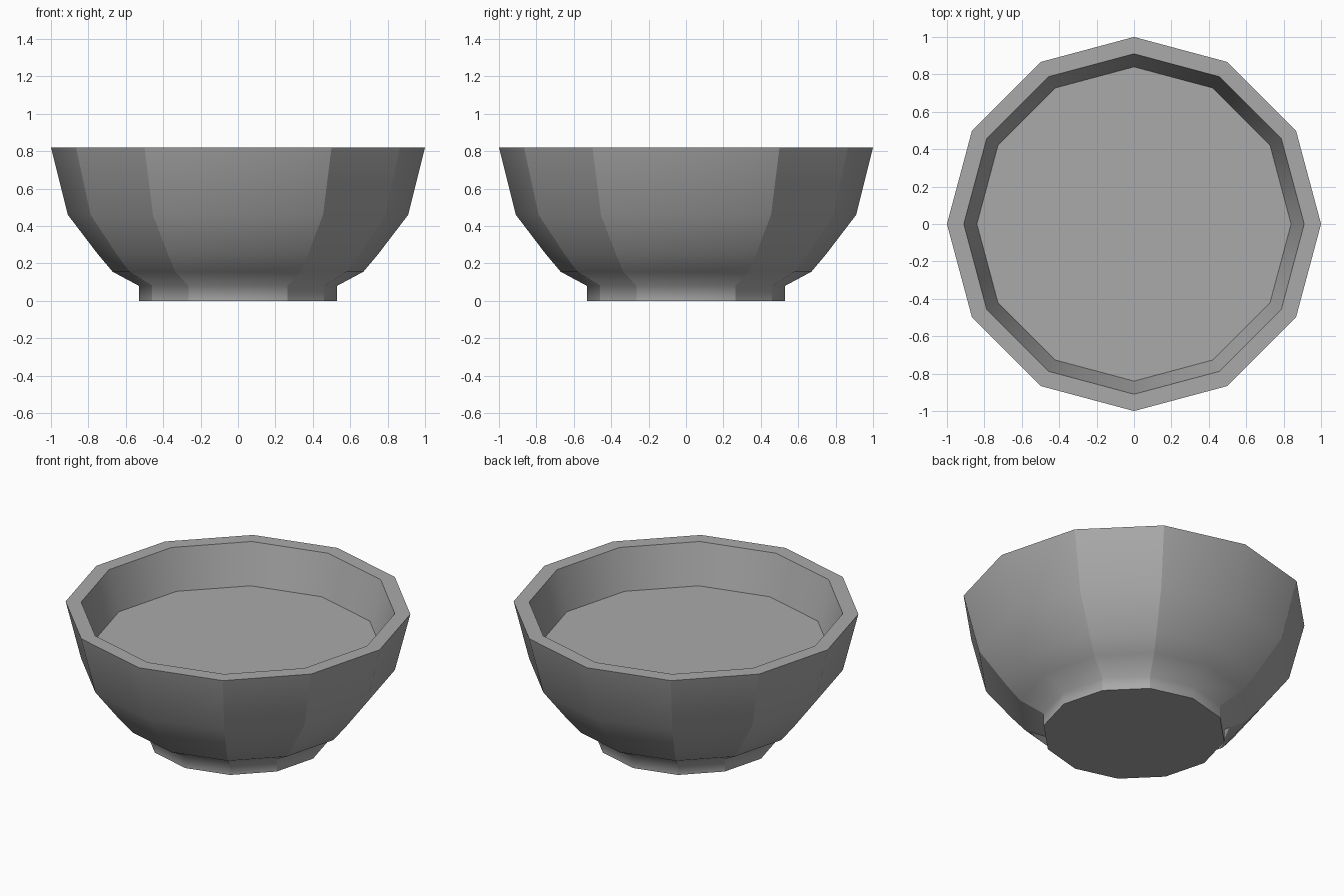
import bpy
import bmesh
from math import cos, sin, pi

SIDES = 12

cube = bpy.data.objects.get("Cube")
if cube:
    bpy.data.objects.remove(cube, do_unlink=True)

# Plain grey used for the whole bowl
grey = bpy.data.materials.new("plain_grey")
grey.use_nodes = True
grey.diffuse_color = (0.40, 0.40, 0.40, 1)
grey.node_tree.nodes["Principled BSDF"].inputs["Base Color"].default_value = grey.diffuse_color

# Radius and height: foot, belly, rim, inner wall, raised floor
PROFILE = [(0.53, 0), (0.53, 0.08), (0.67, 0.155), (0.75, 0.25),
           (0.91, 0.46), (1.0, 0.82), (0.91, 0.82), (0.84, 0.57)]
RIM = 5


def ring(bm, radius, z):
    return [bm.verts.new((radius * cos(2 * pi * i / SIDES),
                          radius * sin(2 * pi * i / SIDES), z))
            for i in range(SIDES)]


bm = bmesh.new()
rings = [ring(bm, r, z) for r, z in PROFILE]

# Walls, smooth along the profile
for low, high in zip(rings, rings[1:]):
    for i in range(SIDES):
        j = (i + 1) % SIDES
        bm.faces.new((low[i], low[j], high[j], high[i])).smooth = True

# Closed underside and floor
bm.faces.new(rings[0][::-1])
bm.faces.new(rings[-1])

# Crisp foot, rim and floor outlines
for k in (0, RIM, RIM + 1, RIM + 2):
    for i in range(SIDES):
        bm.edges.get((rings[k][i], rings[k][(i + 1) % SIDES])).smooth = False

# Crisp outer facets, softened only at the four axes
for k in range(RIM):
    for i in range(SIDES):
        if i % 3:
            bm.edges.get((rings[k][i], rings[k + 1][i])).smooth = False

mesh = bpy.data.meshes.new("bowl")
bm.to_mesh(mesh)
bm.free()
mesh.materials.append(grey)
bpy.context.collection.objects.link(bpy.data.objects.new("bowl", mesh))
